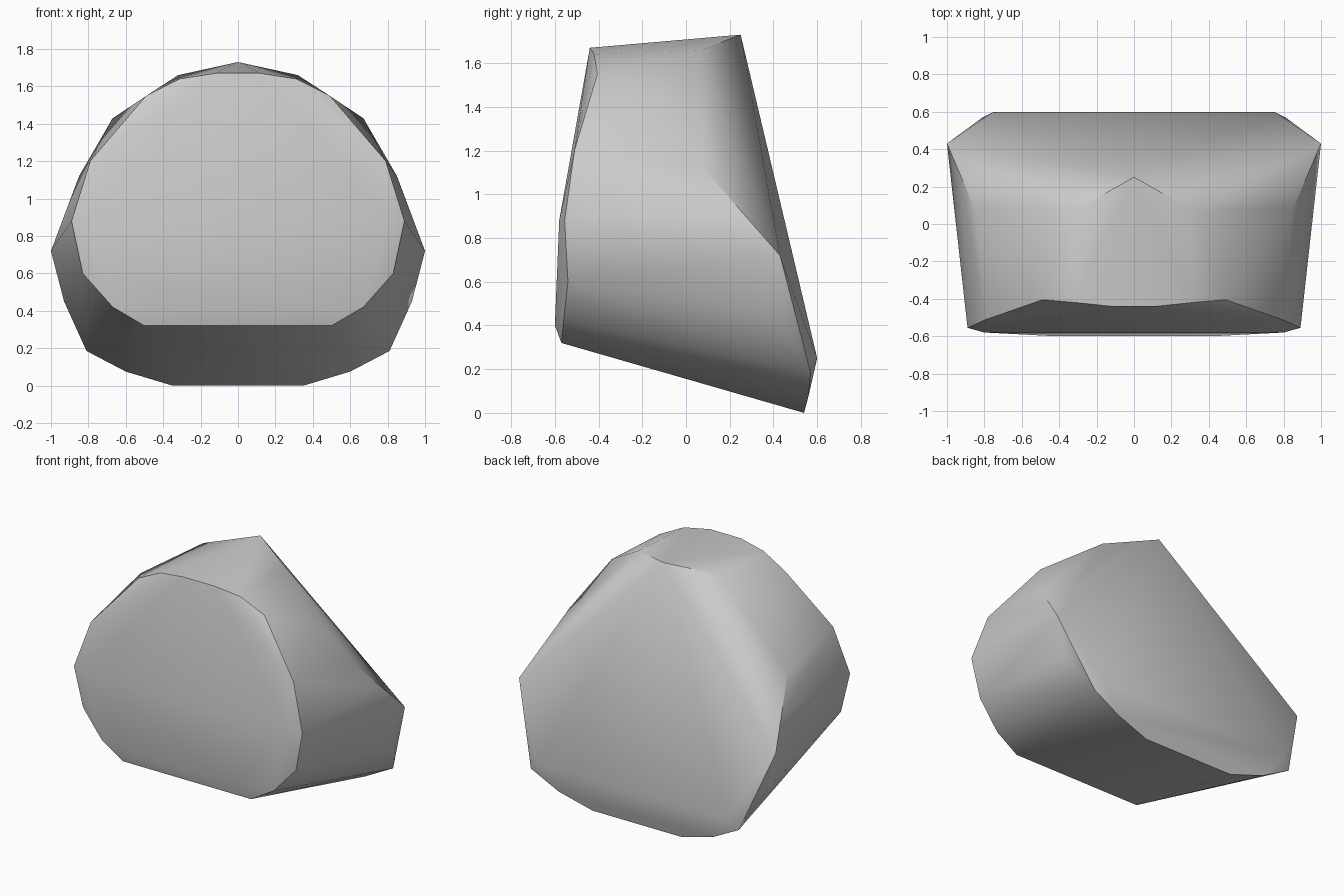
import bpy
import bmesh
import math

cube = bpy.data.objects.get("Cube")
if cube:
    bpy.data.objects.remove(cube, do_unlink=True)

# Half outlines, mirrored across x
front_rim = [
    (0.50, -0.57, 0.32), (0.67, -0.56, 0.42), (0.83, -0.54, 0.60),
    (0.89, -0.555, 0.88), (0.79, -0.51, 1.20), (0.49, -0.405, 1.55),
    (0.31, -0.42, 1.64), (0.12, -0.44, 1.67),
]
front_bulge = [(0.42, -0.60, 0.40), (0.80, -0.58, 0.88)]
back_rim = [
    (0.35, 0.54, 0.0), (0.60, 0.56, 0.075), (0.81, 0.57, 0.185),
    (0.75, 0.60, 0.25), (0.93, 0.42, 0.45), (1.0, 0.43, 0.72),
    (0.925, 0.24, 0.92), (0.85, 0.08, 1.12), (0.67, -0.13, 1.43),
    (0.32, 0.07, 1.66),
]
peak = (0.0, 0.25, 1.73)

# Faceted stone wrapped around the outlines
bm = bmesh.new()
for x, y, z in front_rim + front_bulge + back_rim:
    for side in (-1, 1):
        bm.verts.new((side * x, y, z))
bm.verts.new(peak)
hull = bmesh.ops.convex_hull(bm, input=bm.verts[:])
loose = [v for v in bm.verts if not v.link_faces]
bmesh.ops.delete(bm, geom=loose, context="VERTS")
bmesh.ops.recalc_face_normals(bm, faces=bm.faces[:])
mesh = bpy.data.meshes.new("stone_block")
bm.to_mesh(mesh)
bm.free()

stone = bpy.data.objects.new("stone_block", mesh)
bpy.context.collection.objects.link(stone)

# Plain grey stone
grey = bpy.data.materials.new("stone_grey")
grey.use_nodes = True
colour = (0.6, 0.6, 0.6, 1.0)
grey.diffuse_color = colour
grey.node_tree.nodes["Principled BSDF"].inputs["Base Color"].default_value = colour
mesh.materials.append(grey)

# Soft facets with crisp outer edges
bpy.ops.object.select_all(action="DESELECT")
stone.select_set(True)
bpy.context.view_layer.objects.active = stone
bpy.ops.object.shade_smooth_by_angle(angle=math.radians(35))
